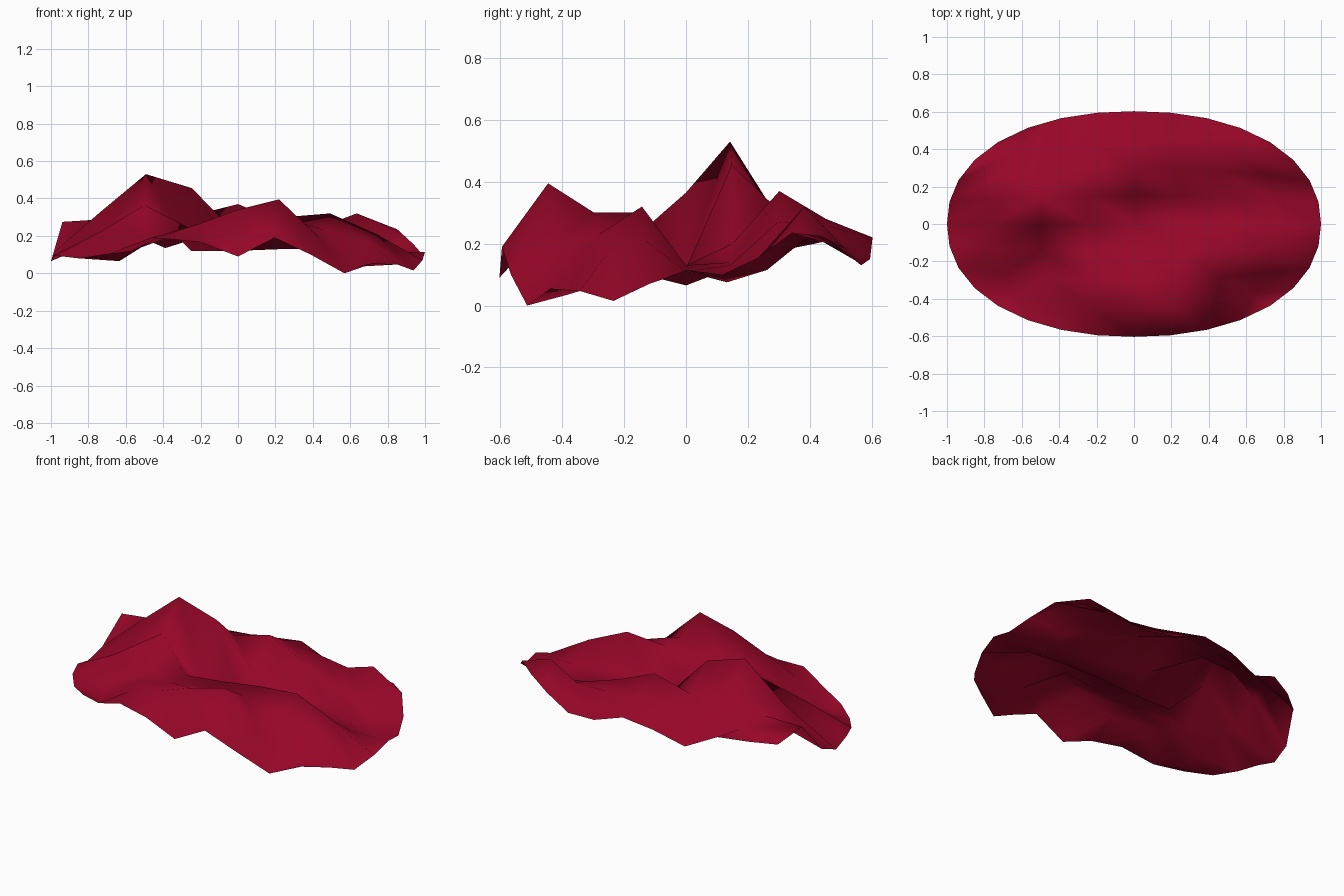
import bpy, bmesh, math

if "Cube" in bpy.data.objects:
    bpy.data.objects.remove(bpy.data.objects["Cube"])

# Heights of the crumpled sheet in hundredths: rows back to front, columns left to right
HEIGHTS = """
20.5 22 13.5 19.5 22 15 13 18.5 22.5
18.5 24 25 26 28 26 24.5 32 23.5
27.5 29 31 31 37 27 19 11.5 15.5
11 32.5 53 45.5 20 14 13 7.5 10
6.5 17 36.5 12 12 13 13 11 11.5
9.5 22 18 23.5 26.5 30 32 21 7
9 10 19 25 28 30 23 16 1.5
8 6.5 19 26 34 39.5 19 3.5 4.7
10 12 18.5 16.5 9 19 10 0 5.5
"""
rows = [[float(h) / 100 for h in line.split()] for line in HEIGHTS.split("\n") if line.strip()]
rows.reverse()
N = 8
DEPTH = 0.603


def oval(u, v):
    """Square grid point eased into a slightly squarish oval outline."""
    r = max(abs(u), abs(v))
    if r == 0:
        return 0.0, 0.0
    if abs(u) >= abs(v):
        a = math.pi / 4 * v / u
        c, s = math.cos(a), math.sin(a)
        sign = math.copysign(1, u)
    else:
        a = math.pi / 4 * u / v
        c, s = math.sin(a), math.cos(a)
        sign = math.copysign(1, v)
    k = sign * r * (abs(c) ** 2.17 + abs(s) ** 2.17) ** (-1 / 2.17)
    w = r * r
    return u + (c * k - u) * w, (v + (s * k - v) * w) * DEPTH


# Crumpled cloth sheet, cells folded one way at the left end, the other way elsewhere
bm = bmesh.new()
grid = []
for j in range(N + 1):
    line = []
    for i in range(N + 1):
        x, y = oval(2 * i / N - 1, 2 * j / N - 1)
        line.append(bm.verts.new((x, y, rows[j][i])))
    grid.append(line)
for j in range(N):
    for i in range(N):
        a, b = grid[j][i], grid[j][i + 1]
        c, d = grid[j + 1][i + 1], grid[j + 1][i]
        tris = ((a, b, c), (a, c, d)) if i < 2 else ((a, b, d), (b, c, d))
        for tri in tris:
            bm.faces.new(tri).smooth = True

mesh = bpy.data.meshes.new("crumpled_cloth")
bm.to_mesh(mesh)
bm.free()

# Crimson fabric
mat = bpy.data.materials.new("crimson")
mat.diffuse_color = (0.31, 0.002, 0.021, 1)
mat.use_nodes = True
mat.node_tree.nodes["Principled BSDF"].inputs["Base Color"].default_value = mat.diffuse_color
mesh.materials.append(mat)
obj = bpy.data.objects.new("crumpled_cloth", mesh)
bpy.context.collection.objects.link(obj)
